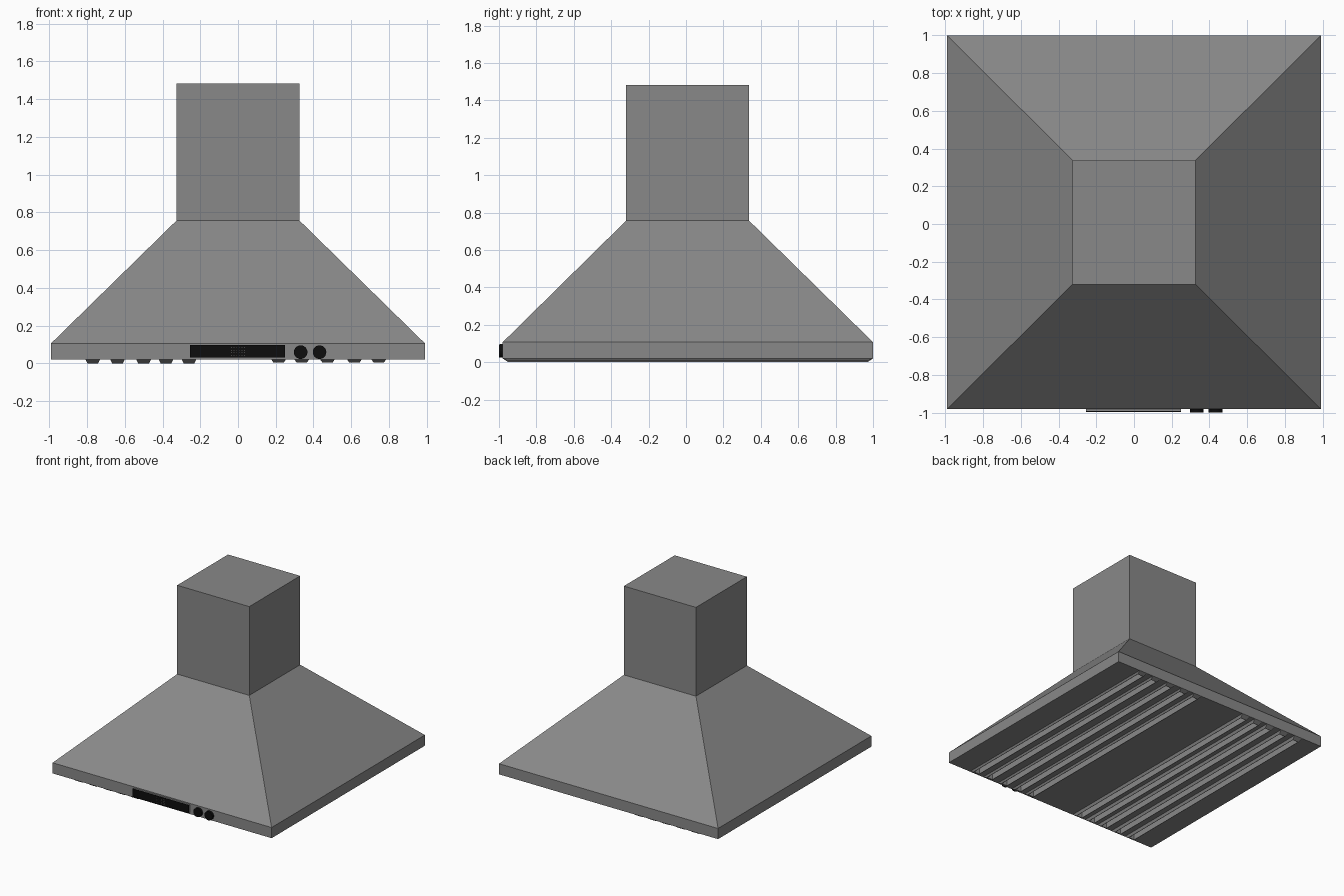
import bpy, math
from mathutils import Matrix, Vector

if "Cube" in bpy.data.objects:
    bpy.data.objects.remove(bpy.data.objects["Cube"])


def material(name, rgb):
    m = bpy.data.materials.new(name)
    m.diffuse_color = (*rgb, 1)
    m.use_nodes = True
    m.node_tree.nodes["Principled BSDF"].inputs["Base Color"].default_value = m.diffuse_color
    return m


STEEL = material("brushed_steel", (0.25, 0.25, 0.25))
BLACK = material("black_plastic", (0.004, 0.004, 0.004))
GREY = material("display_grey", (0.2, 0.2, 0.2))


def add_mesh(name, verts, faces, mat):
    me = bpy.data.meshes.new(name)
    me.from_pydata(verts, [], faces)
    me.materials.append(mat)
    ob = bpy.data.objects.new(name, me)
    bpy.context.collection.objects.link(ob)
    return ob


def ring(x0, x1, y0, y1, z):
    # counter-clockwise when seen from below
    return [(x0, y0, z), (x0, y1, z), (x1, y1, z), (x1, y0, z)]


def loft(verts, faces, rings, cap_first=False, cap_last=False):
    """Stack rectangular rings, listed from the inside/top outward/downward."""
    s = len(verts)
    for r in rings:
        verts.extend(r)
    for k in range(len(rings) - 1):
        a, b = s + 4 * k, s + 4 * k + 4
        for i in range(4):
            j = (i + 1) % 4
            faces.append((a + i, a + j, b + j, b + i))
    if cap_first:
        faces.append((s + 3, s + 2, s + 1, s))
    if cap_last:
        e = s + 4 * (len(rings) - 1)
        faces.append((e, e + 1, e + 2, e + 3))


def box(name, x0, x1, y0, y1, z0, z1, mat):
    v, f = [], []
    loft(v, f, [ring(x0, x1, y0, y1, z1), ring(x0, x1, y0, y1, z0)], True, True)
    return add_mesh(name, v, f, mat)


X, Y0, Y1 = 0.99, -0.98, 1.0
BASE = 0.02

# Hood shell: chimney, sloping canopy and rim in one skin
v, f = [], []
neck = (-0.326, 0.326, -0.32, 0.337)
loft(v, f, [ring(*neck, 1.483), ring(*neck, 0.757),
            ring(-X, X, Y0, Y1, 0.107), ring(-X, X, Y0, Y1, BASE)], cap_first=True)
add_mesh("hood_shell", v, f, STEEL)

# Underside: flat strips alternating with raised, hollow filter channels
v, f = [], []
centres = [-0.77, -0.638, -0.50, -0.381, -0.26, 0.215, 0.338, 0.474, 0.617, 0.746]
edge = -X
for c in centres:
    x0, x1 = c - 0.038, c + 0.038
    low = 0.0 if c < 0 else 0.006
    loft(v, f, [ring(edge, x0, Y0, Y1, BASE)], cap_last=True)
    loft(v, f, [ring(x0, x1, Y0, Y1, BASE),
                ring(x0 + 0.01, x1 - 0.01, Y0 + 0.03, Y1 - 0.03, low),
                ring(x0 + 0.013, x1 - 0.013, Y0 + 0.035, Y1 - 0.035, low),
                ring(x0 + 0.013, x1 - 0.013, Y0 + 0.035, Y1 - 0.035, 0.065)],
         cap_last=True)
    edge = x1
loft(v, f, [ring(edge, X, Y0, Y1, BASE)], cap_last=True)
add_mesh("filter_underside", v, f, STEEL)

# Control panel: steel housing with a black face
box("panel_housing", -0.255, 0.25, -0.991, Y0 + 0.005, 0.031, 0.097, STEEL)
box("panel_face", -0.255, 0.25, -0.995, -0.991, 0.031, 0.097, BLACK)

# Display: a small grid of lit dots
v, f = [], []
for i in range(6):
    for k in range(4):
        x, z = -0.035 + i * 0.014, 0.044 + k * 0.013
        loft(v, f, [ring(x - .002, x + .002, -0.997, -0.994, z + .002),
                    ring(x - .002, x + .002, -0.997, -0.994, z - .002)], True, True)
add_mesh("display_dots", v, f, GREY)

# Two round control knobs
n, r = 24, 0.036
for name, cx in (("left_knob", 0.332), ("right_knob", 0.432)):
    pts = [(cx + r * math.cos(2 * math.pi * i / n), y,
            0.06 + r * math.sin(2 * math.pi * i / n))
           for y in (-1.0, Y0 + 0.005) for i in range(n)]
    faces = [tuple(range(n)), tuple(range(2 * n - 1, n - 1, -1))]
    faces += [(i, n + i, n + (i + 1) % n, (i + 1) % n) for i in range(n)]
    add_mesh(name, pts, faces, BLACK)
